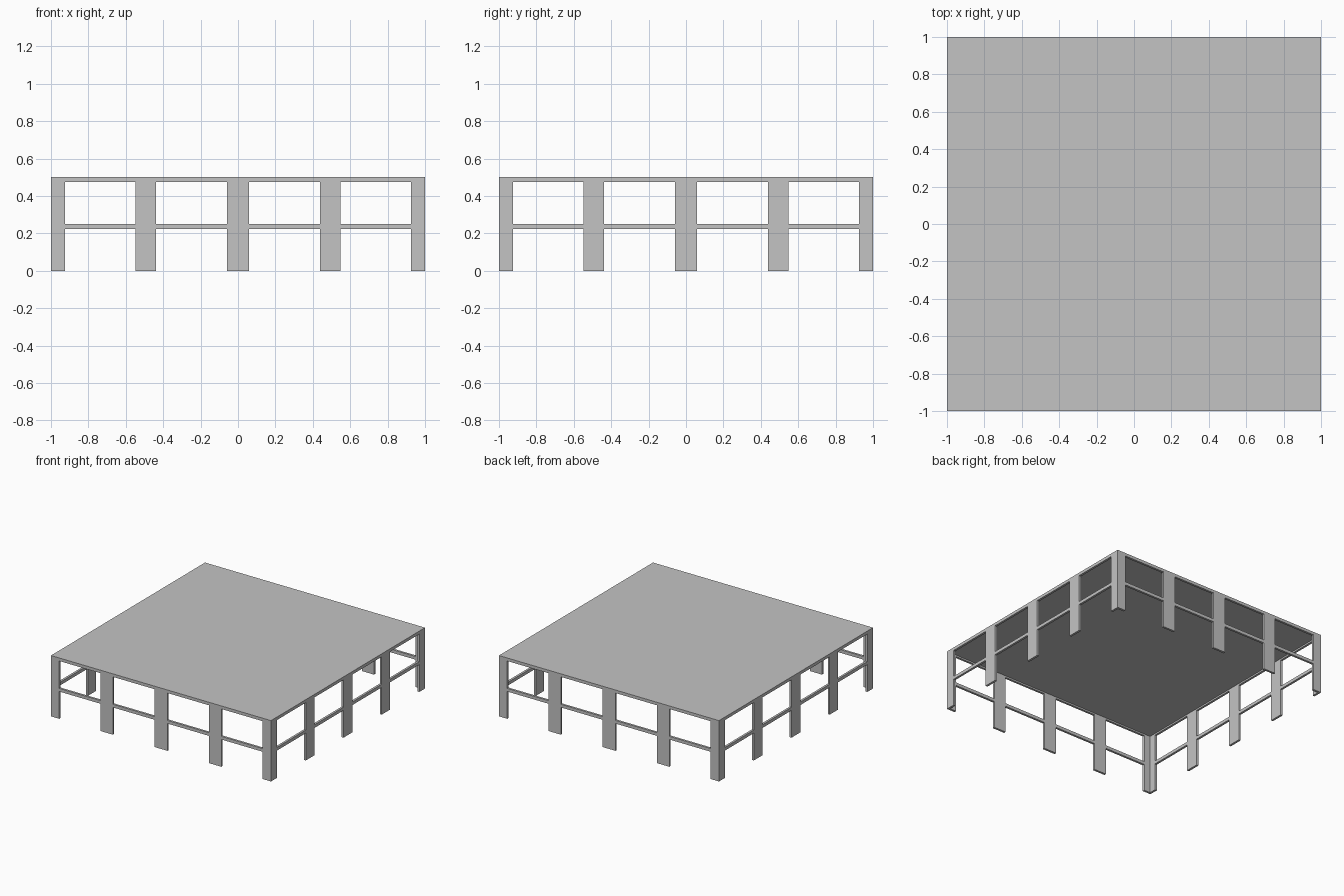
import bpy
import bmesh
from mathutils import Matrix, Vector

if "Cube" in bpy.data.objects:
    bpy.data.objects.remove(bpy.data.objects["Cube"], do_unlink=True)

WALL = 0.018          # thickness of legs, rails and rim
ROOF = 0.012          # thickness of the top sheet
SPANS = [(-0.925, -0.548), (-0.438, -0.058), (0.058, 0.438), (0.548, 0.925)]
LEVELS = [(-0.1, 0.224), (0.25, 0.475)]

grey = bpy.data.materials.new("plain grey")
grey.use_nodes = True
colour = (0.55, 0.55, 0.55, 1)
grey.diffuse_color = colour
grey.node_tree.nodes["Principled BSDF"].inputs["Base Color"].default_value = colour


def boxes(name, corner_pairs):
    """One object holding a box for each pair of opposite corners."""
    bm = bmesh.new()
    for low, high in corner_pairs:
        low, high = Vector(low), Vector(high)
        place = Matrix.Translation((low + high) / 2) @ Matrix.Diagonal((*(high - low), 1))
        bmesh.ops.create_cube(bm, size=1, matrix=place)
    mesh = bpy.data.meshes.new(name)
    bm.to_mesh(mesh)
    bm.free()
    mesh.materials.append(grey)
    obj = bpy.data.objects.new(name, mesh)
    bpy.context.collection.objects.link(obj)
    return obj


def cut(target, cutter):
    """Subtract the cutter for good, then remove it."""
    cutter.hide_render = True
    mod = target.modifiers.new("cut", 'BOOLEAN')
    mod.operation = 'DIFFERENCE'
    mod.solver = 'EXACT'
    mod.object = cutter
    bpy.ops.object.select_all(action='DESELECT')
    bpy.context.view_layer.objects.active = target
    target.select_set(True)
    bpy.ops.object.modifier_apply(modifier=mod.name)
    bpy.data.objects.remove(cutter, do_unlink=True)


# Square platform block, hollowed out from below to leave a roof and thin walls
platform = boxes("platform_frame", [((-1, -1, 0), (1, 1, 0.5))])
inner = 1 - WALL
cut(platform, boxes("cavity", [((-inner, -inner, -0.1), (inner, inner, 0.5 - ROOF))]))

# Openings between legs, above and below the middle rail, on the front and back walls
cut(platform, boxes("front_back_openings",
                    [((a, -2, lo), (b, 2, hi)) for a, b in SPANS for lo, hi in LEVELS]))

# The same openings on the left and right walls
cut(platform, boxes("side_openings",
                    [((-2, a, lo), (2, b, hi)) for a, b in SPANS for lo, hi in LEVELS]))
